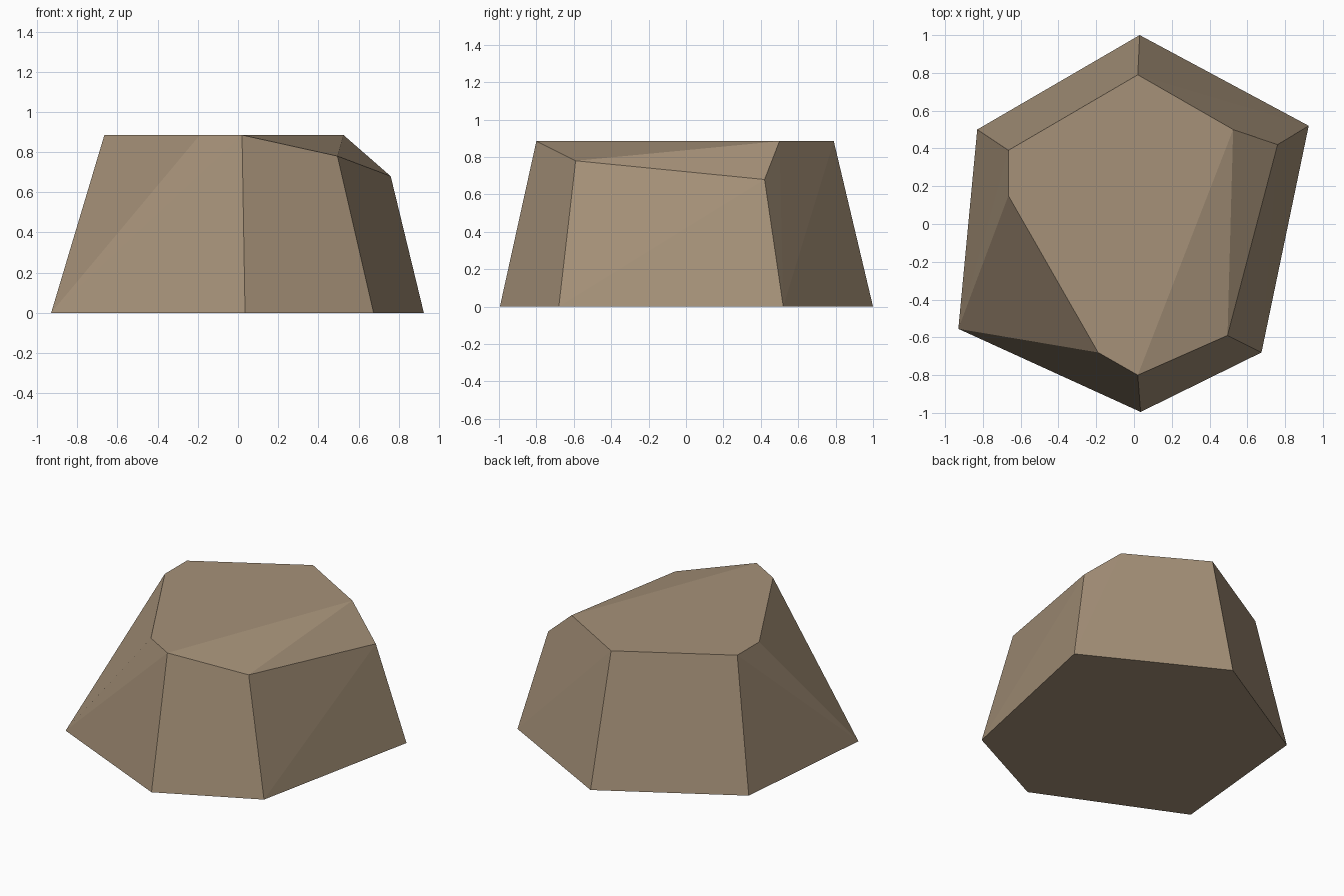
import bpy, bmesh

if "Cube" in bpy.data.objects:
    bpy.data.objects.remove(bpy.data.objects["Cube"])

# Ground outline and chipped crown of a low-poly boulder
base = [(0.03, 1.0), (0.925, 0.52), (0.675, -0.68), (0.035, -0.995), (-0.93, -0.555), (-0.83, 0.5)]
crown = [(0.02, 0.79), (0.525, 0.5), (0.02, -0.8), (-0.19, -0.68), (-0.665, 0.15), (-0.665, 0.39)]
chipped = [(0.76, 0.42, 0.68), (0.495, -0.59, 0.78)]
points = [(x, y, 0) for x, y in base] + [(x, y, 0.885) for x, y in crown] + chipped

# Convex rock wrapped around the corner points
bm = bmesh.new()
verts = [bm.verts.new(p) for p in points]
bmesh.ops.convex_hull(bm, input=verts)
bmesh.ops.dissolve_limit(bm, angle_limit=0.01, verts=bm.verts, edges=bm.edges)
bmesh.ops.recalc_face_normals(bm, faces=bm.faces)
mesh = bpy.data.meshes.new("boulder")
bm.to_mesh(mesh)
bm.free()

# Brown stone
stone = bpy.data.materials.new("brown stone")
stone.diffuse_color = (0.38, 0.285, 0.19, 1)
stone.use_nodes = True
stone.node_tree.nodes["Principled BSDF"].inputs["Base Color"].default_value = stone.diffuse_color
mesh.materials.append(stone)
boulder = bpy.data.objects.new("boulder", mesh)
bpy.context.collection.objects.link(boulder)
